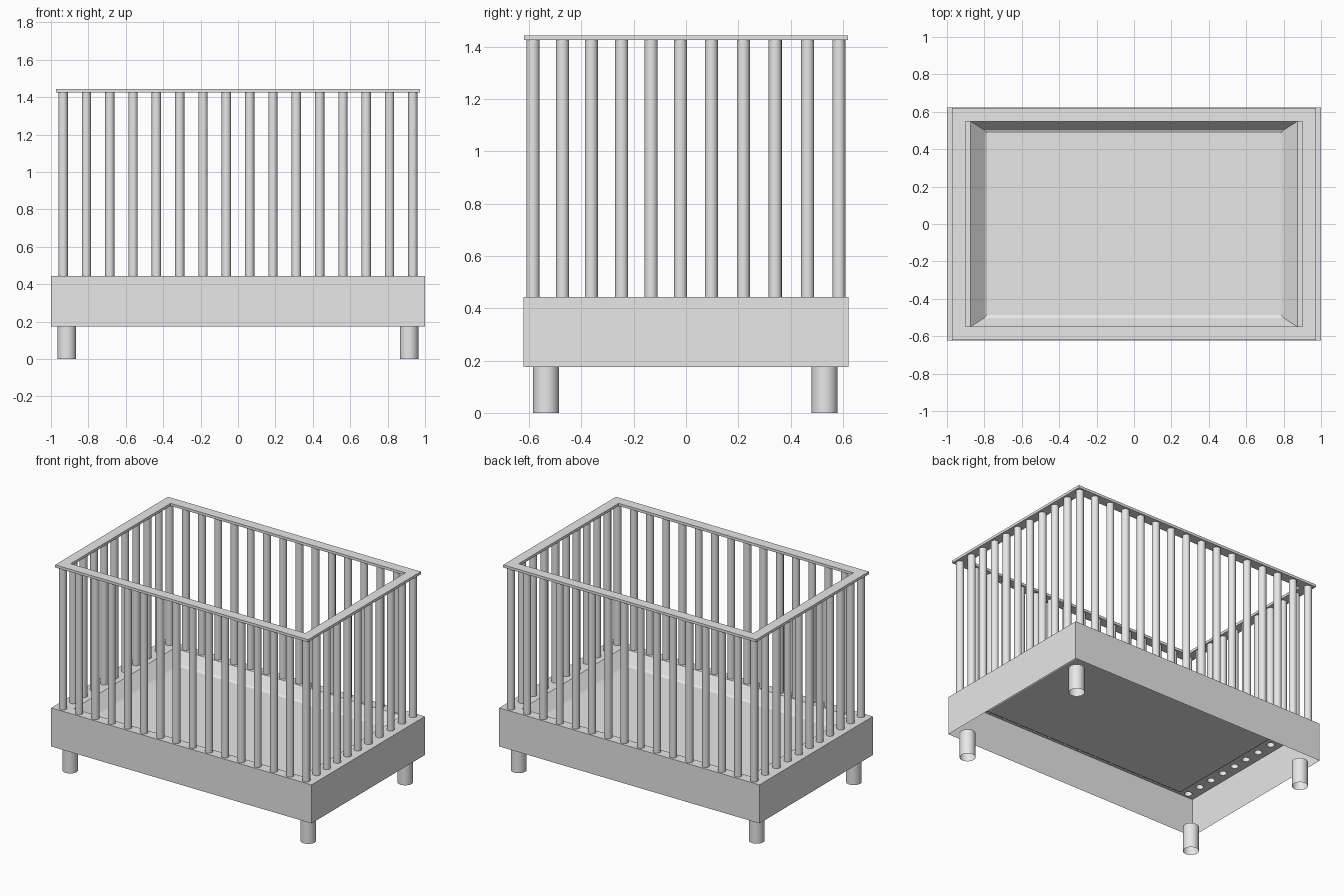
import bpy, bmesh, math

if "Cube" in bpy.data.objects:
    bpy.data.objects.remove(bpy.data.objects["Cube"])

mat = bpy.data.materials.new("light grey")
mat.diffuse_color = (0.8, 0.8, 0.8, 1)
mat.use_nodes = True
mat.node_tree.nodes["Principled BSDF"].inputs["Base Color"].default_value = mat.diffuse_color

HX, HY = 1.0, 0.622            # half size of the base
Z0, Z1 = 0.175, 0.443          # base bottom and top
RAIL0, RAIL1 = 1.425, 1.443    # top rail
SR, SEG = 0.025, 16            # slat radius and sides


def finish(bm, name, smooth=False):
    me = bpy.data.meshes.new(name)
    bm.to_mesh(me)
    bm.free()
    me.materials.append(mat)
    ob = bpy.data.objects.new(name, me)
    bpy.context.collection.objects.link(ob)
    for p in me.polygons:
        p.use_smooth = smooth
    return ob


def loop(bm, pts):
    vs = [bm.verts.new(p) for p in pts]
    es = [bm.edges.new((vs[i], vs[(i + 1) % len(vs)])) for i in range(len(vs))]
    return vs, es


def rect(x, y, z):
    return [(-x, -y, z), (x, -y, z), (x, y, z), (-x, y, z)]


def circle(x, y, r, z, n):
    return [(x + r * math.cos(2 * math.pi * i / n),
             y + r * math.sin(2 * math.pi * i / n), z) for i in range(n)]


def bridge(bm, a, b):
    n = len(a)
    for i in range(n):
        bm.faces.new((a[i], a[(i + 1) % n], b[(i + 1) % n], b[i]))


def tube(name, x, y, r, za, zb, n):
    bm = bmesh.new()
    a, _ = loop(bm, circle(x, y, r, za, n))
    b, _ = loop(bm, circle(x, y, r, zb, n))
    bridge(bm, a, b)
    return finish(bm, name, True)


# Slat positions around the frame
slats = []
for i in range(16):
    x = -0.935 + 1.87 * i / 15
    slats += [(x, -0.585), (x, 0.585)]
for y in (-0.472, -0.362, -0.246, -0.133, -0.021, 0.097, 0.219, 0.341, 0.465):
    slats += [(-0.935, y), (0.935, y)]

# Base: open-bottomed skirt
bm = bmesh.new()
low, _ = loop(bm, rect(HX, HY, Z0))
top, _ = loop(bm, rect(HX, HY, Z1))
bridge(bm, low, top)
finish(bm, "base_skirt")

# Base: thin top ledge with holes for the slats
bm = bmesh.new()
edges = loop(bm, rect(HX, HY, Z1))[1] + loop(bm, rect(0.875, 0.55, Z1))[1]
for x, y in slats:
    edges += loop(bm, circle(x, y, SR, Z1, SEG))[1]
bmesh.ops.triangle_fill(bm, use_beauty=True, edges=edges, normal=(0, 0, 1))
for f in bm.faces:
    f.normal_update()
    if f.normal.z < 0:
        f.normal_flip()
finish(bm, "base_ledge")

# Sunken floor tray with sloping sides
bm = bmesh.new()
rings = [loop(bm, rect(*p))[0] for p in
         ((0.875, 0.55, Z1), (0.80, 0.502, 0.368), (0.787, 0.487, 0.36))]
bridge(bm, rings[0], rings[1])
bridge(bm, rings[1], rings[2])
bm.faces.new(rings[2])
finish(bm, "floor_tray")

# Top rail frame
bm = bmesh.new()
ro = [loop(bm, rect(0.972, 0.619, z))[0] for z in (RAIL0, RAIL1)]
ri = [loop(bm, rect(0.902, 0.549, z))[0] for z in (RAIL0, RAIL1)]
bridge(bm, ro[0], ro[1])
bridge(bm, ro[1], ri[1])
bridge(bm, ri[1], ri[0])
bridge(bm, ri[0], ro[0])
finish(bm, "top_rail")

# Slats
for i, (x, y) in enumerate(slats):
    tube("slat_%02d" % (i + 1), x, y, SR, Z1, RAIL0, SEG)

# Legs
for sx, nx in ((-1, "left"), (1, "right")):
    for y, ny in ((-0.535, "front"), (0.53, "back")):
        tube("%s_%s_leg" % (ny, nx), sx * 0.915, y, 0.05, 0, Z0, 24)
